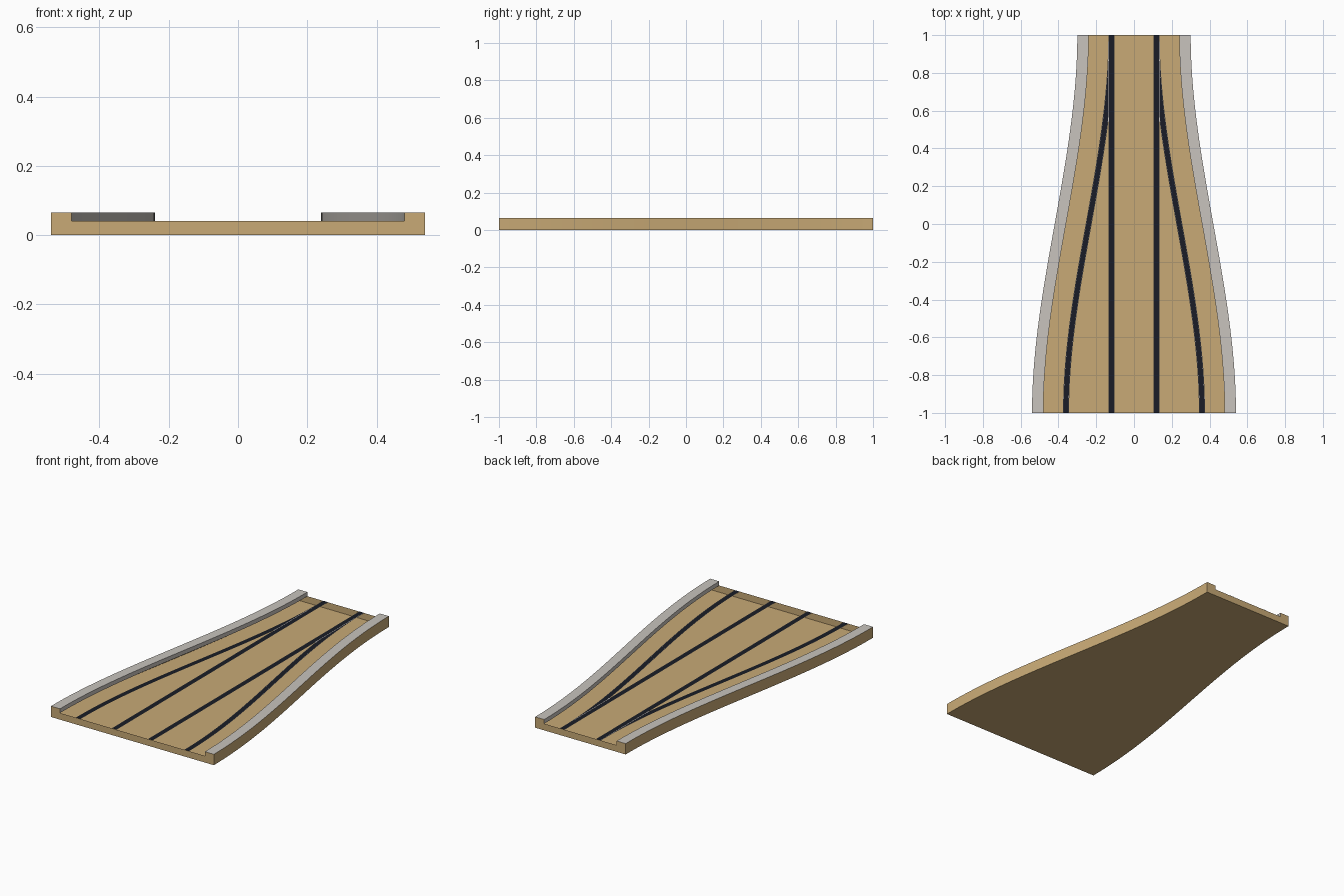
import bpy
import bmesh

cube = bpy.data.objects.get("Cube")
if cube:
    bpy.data.objects.remove(cube, do_unlink=True)

STATIONS = 36
RIM, DECK = 0.065, 0.04


def material(name, rgb):
    mat = bpy.data.materials.new(name)
    mat.use_nodes = True
    mat.diffuse_color = (*rgb, 1)
    mat.node_tree.nodes["Principled BSDF"].inputs["Base Color"].default_value = (*rgb, 1)
    return mat


tan = material("tan board", (0.58, 0.40, 0.18))
grey = material("pale grey", (0.58, 0.55, 0.51))
dark = material("dark slot", (0.010, 0.012, 0.020))


def flare(y):
    """Sideways growth of the board from the narrow back to the wide front."""
    t = (1 - y) / 2
    return 0.24 * t * t * (3 - 2 * t)


def finish(name, bm, mats, mirror=False):
    mesh = bpy.data.meshes.new(name)
    bm.to_mesh(mesh)
    bm.free()
    for mat in mats:
        mesh.materials.append(mat)
    obj = bpy.data.objects.new(name, mesh)
    bpy.context.collection.objects.link(obj)
    if mirror:
        mod = obj.modifiers.new("Mirror", 'MIRROR')
        mod.use_mirror_merge = False
    return obj


def sweep(name, profile, mats, slots, curved=True, mirror=True):
    """Carry an open (x, z) profile from front to back; one slot per strip."""
    bm = bmesh.new()
    rows = []
    for i in range(STATIONS + 1):
        y = -1 + 2 * i / STATIONS
        shift = flare(y) if curved else 0
        rows.append([bm.verts.new((x + shift, y, z)) for x, z in profile])
    for a, b in zip(rows, rows[1:]):
        for k, slot in enumerate(slots):
            face = bm.faces.new((a[k], b[k], b[k + 1], a[k + 1]))
            face.material_index = slot
    return finish(name, bm, mats, mirror)


# Raised borders: inner lip, top and outer skirt
sweep("border", [(0.24, DECK), (0.24, RIM), (0.30, RIM), (0.30, 0)],
      [grey, tan], [0, 0, 1])

# Base sheet
bm = bmesh.new()
rows = []
for i in range(STATIONS + 1):
    y = -1 + 2 * i / STATIONS
    w = 0.30 + flare(y)
    rows.append([bm.verts.new((s * w, y, 0)) for s in (-1, 1)])
for a, b in zip(rows, rows[1:]):
    bm.faces.new((a[0], b[0], b[1], a[1]))
finish("base", bm, [tan])

# End plates that follow the stepped cross-section
for name, y in (("front_end", -1), ("back_end", 1)):
    inner, outer = 0.24 + flare(y), 0.30 + flare(y)
    half = [(outer, 0), (outer, RIM), (inner, RIM), (inner, DECK)]
    outline = half + [(-x, z) for x, z in reversed(half)]
    if y < 0:
        outline.reverse()
    bm = bmesh.new()
    face = bm.faces.new([bm.verts.new((x, y, z)) for x, z in outline])
    face.normal_update()
    if face.normal.y * y < 0:
        face.normal_flip()
    finish(name, bm, [tan])


# Guide lines: dark slot with thin pale edges
def guide(name, curved, z):
    xs = [0.12 + d for d in (-0.016, -0.013, 0.013, 0.016)]
    sweep(name, [(x, z) for x in xs], [grey, dark], [0, 1, 0], curved)


guide("straight_guide", False, DECK + 0.0008)
guide("curved_guide", True, DECK)
